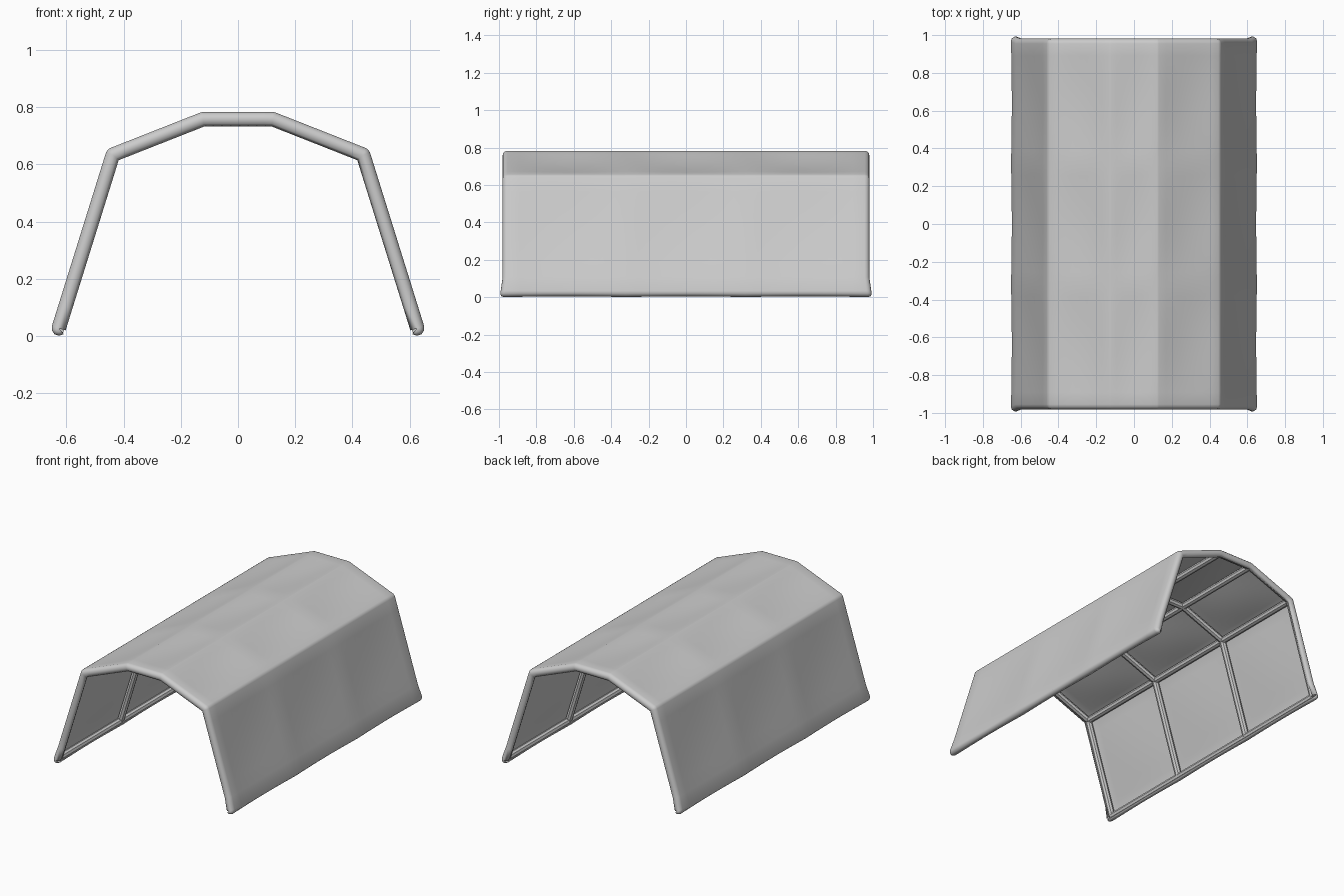
import bpy, bmesh, math
from mathutils import Vector

if "Cube" in bpy.data.objects:
    bpy.data.objects.remove(bpy.data.objects["Cube"])

R = 0.026                 # cover offset from the frame centreline
TUBE = 0.021              # frame tube radius
YE = 0.955                # end arch position
ARCHES = [-YE, -0.32, 0.32, YE]
PATH = [Vector(p) for p in [(-0.626, 0.027), (-0.437, 0.633), (-0.122, 0.757),
                            (0.122, 0.757), (0.437, 0.633), (0.626, 0.027)]]


def tube(name, pts, radius=TUBE):
    cu = bpy.data.curves.new(name, 'CURVE')
    cu.dimensions = '3D'
    cu.bevel_depth = radius
    cu.bevel_resolution = 2
    cu.use_fill_caps = True
    sp = cu.splines.new('POLY')
    sp.points.add(len(pts) - 1)
    for q, p in zip(sp.points, pts):
        q.co = (*p, 1)
    tmp = bpy.data.objects.new(name, cu)
    bpy.context.collection.objects.link(tmp)
    bpy.context.view_layer.update()
    me = bpy.data.meshes.new_from_object(tmp.evaluated_get(bpy.context.evaluated_depsgraph_get()))
    bpy.data.objects.remove(tmp)
    ob = bpy.data.objects.new(name, me)
    bpy.context.collection.objects.link(ob)
    smooth(ob)


def smooth(ob):
    bpy.ops.object.select_all(action='DESELECT')
    ob.select_set(True)
    bpy.context.view_layer.objects.active = ob
    bpy.ops.object.shade_smooth_by_angle(angle=math.radians(40))


# Frame: arches and lengthwise rails
for i, y in enumerate(ARCHES):
    tube(f"arch_{i + 1}", [(p.x, y, p.y) for p in PATH])
for i, p in enumerate(PATH):
    tube(f"rail_{i + 1}", [(p.x, -YE, p.y), (p.x, YE, p.y)])

# Cover cross-section rows: (centre, outward normal, inner mitre, sag)
normals = []
for a, b in zip(PATH, PATH[1:]):
    d = (b - a).normalized()
    normals.append(Vector((-d.y, d.x)))


def mitre(i):
    if i in (0, len(PATH) - 1):
        return normals[0 if i == 0 else -1]
    m = (normals[i - 1] + normals[i]).normalized()
    return m / m.dot(normals[i])


hem = [(PATH[0], Vector(n), normals[0], 0.004) for n in [(0.6, -0.8), (0, -1), (-0.6, -0.8), (-0.95, -0.3)]]
rows = list(hem)
N = 8
for i, n in enumerate(normals):
    for k in range(N + 1):
        t = k / N
        m = mitre(i) if k == 0 else mitre(i + 1) if k == N else n
        sag = 0.011 * math.sin(math.pi * t)
        if (i == 0 and t < 0.5) or (i == 4 and t > 0.5):
            sag = max(sag, 0.004)
        rows.append((PATH[i].lerp(PATH[i + 1], t), n, m, sag))
    if i < 4:           # rounded fold over the rail
        rows.append((PATH[i + 1], (n + normals[i + 1]).normalized(), mitre(i + 1), 0))
rows += [(PATH[-1], Vector((-h[1].x, h[1].y)), normals[-1], h[3]) for h in reversed(hem)]

# Cover columns along y: (y, wrap factor, sag factor)
wrap = [math.radians(a) for a in (160, 125, 90, 60, 30)]
cols = [(-YE - R * math.sin(a), math.cos(a), 0) for a in wrap]
for a, b in zip(ARCHES, ARCHES[1:]):
    cols += [(a + (b - a) * k / 10, 1, math.sin(math.pi * k / 10)) for k in range(10)]
cols.append((YE, 1, 0))
cols += [(YE + R * math.sin(a), math.cos(a), 0) for a in reversed(wrap)]

# Fabric cover, wrapped round the end arches and base rails
bm = bmesh.new()
grid = []
for c, n, m, sag in rows:
    line = []
    for y, f, s in cols:
        p = c + (n if f >= 0 else m) * (R * f) - n * (sag * s)
        flare = 0.019 * max(0, 1 - p.y / 0.11) ** 2 if abs(y) >= YE else 0
        line.append(bm.verts.new((p.x, y + math.copysign(flare, y), max(p.y, 0))))
    grid.append(line)
for r0, r1 in zip(grid, grid[1:]):
    for j in range(len(cols) - 1):
        bm.faces.new((r0[j], r0[j + 1], r1[j + 1], r1[j]))
bmesh.ops.remove_doubles(bm, verts=bm.verts, dist=0.0003)
bmesh.ops.recalc_face_normals(bm, faces=bm.faces)
top = max(bm.faces, key=lambda f: f.calc_center_median().z)
if top.normal.z < 0:
    bmesh.ops.reverse_faces(bm, faces=bm.faces)
me = bpy.data.meshes.new("fabric_cover")
bm.to_mesh(me)
bm.free()
cover = bpy.data.objects.new("fabric_cover", me)
bpy.context.collection.objects.link(cover)
smooth(cover)
sol = cover.modifiers.new("thickness", 'SOLIDIFY')
sol.thickness = 0.004
sol.offset = -1
